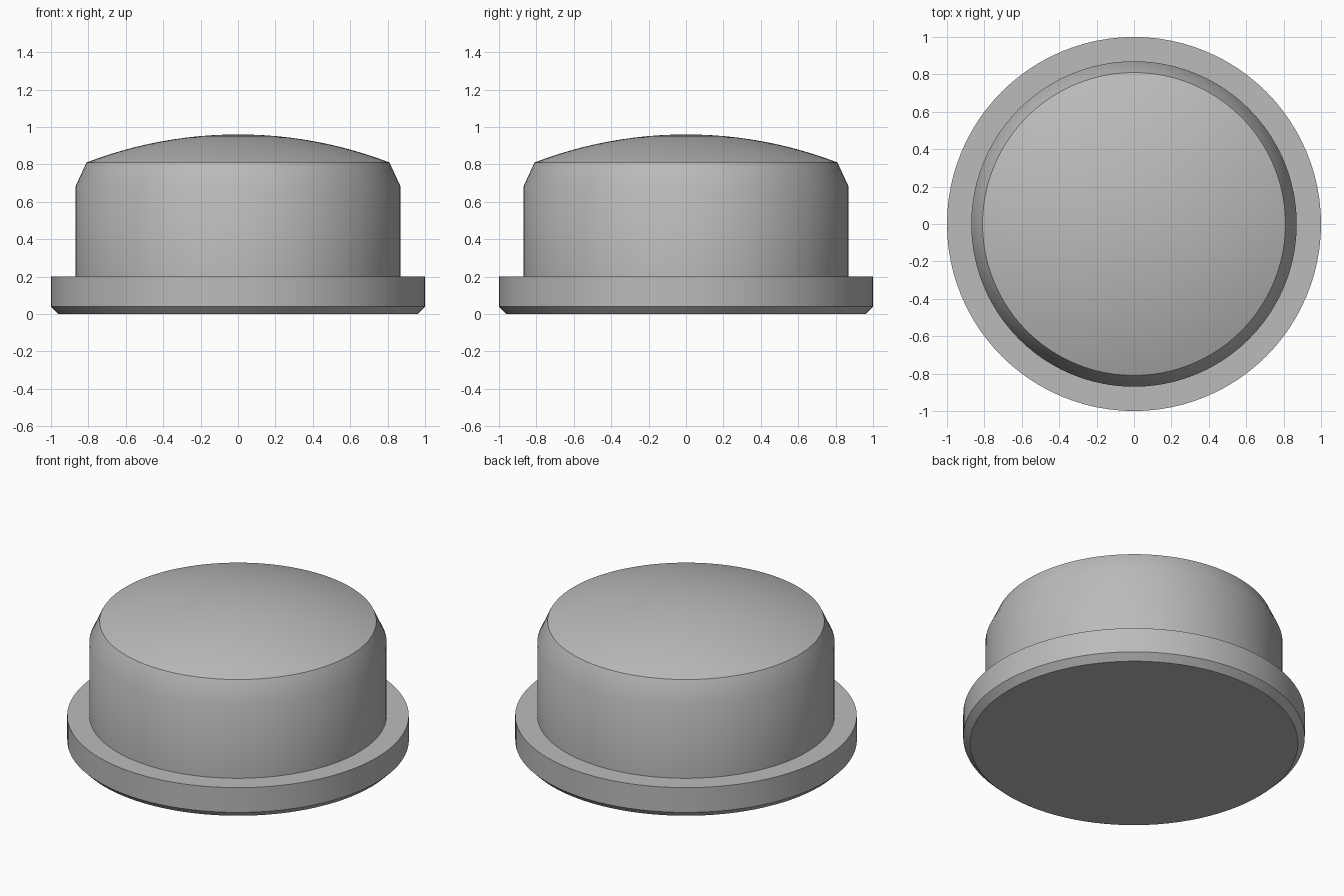
import bpy, bmesh, math

SEGMENTS = 96

cube = bpy.data.objects.get("Cube")
if cube:
    bpy.data.objects.remove(cube, do_unlink=True)

grey = bpy.data.materials.new("plain_grey")
grey.use_nodes = True
colour = (0.5, 0.5, 0.5, 1)
grey.diffuse_color = colour
grey.node_tree.nodes["Principled BSDF"].inputs["Base Color"].default_value = colour


def lathe(name, profile):
    """Turn a (radius, height) profile around z; open ends are capped."""
    bm = bmesh.new()
    rings = []
    for r, z in profile:
        if r == 0:
            rings.append([bm.verts.new((0, 0, z))] * SEGMENTS)
        else:
            angles = [math.tau * i / SEGMENTS for i in range(SEGMENTS)]
            rings.append([bm.verts.new((r * math.cos(a), r * math.sin(a), z)) for a in angles])
    for low, high in zip(rings, rings[1:]):
        for i in range(SEGMENTS):
            j = (i + 1) % SEGMENTS
            corners = dict.fromkeys((low[i], low[j], high[j], high[i]))
            bm.faces.new(list(corners))
    for ring, (r, z) in zip((rings[0], rings[-1]), (profile[0], profile[-1])):
        if r > 0:
            bm.faces.new(ring)
    bmesh.ops.recalc_face_normals(bm, faces=bm.faces)
    mesh = bpy.data.meshes.new(name)
    bm.to_mesh(mesh)
    bm.free()
    mesh.materials.append(grey)
    obj = bpy.data.objects.new(name, mesh)
    bpy.context.collection.objects.link(obj)
    bpy.ops.object.select_all(action="DESELECT")
    obj.select_set(True)
    bpy.context.view_layer.objects.active = obj
    bpy.ops.object.shade_smooth_by_angle(angle=math.radians(30))
    return obj


# Base flange with a chamfered lower edge
lathe("base_flange", [(0.96, 0), (1, 0.04), (1, 0.2), (0.87, 0.2)])

# Cap: straight wall, sloped shoulder and shallow spherical dome
rim, rim_z, rise = 0.81, 0.81, 0.15
radius = (rim ** 2 + rise ** 2) / (2 * rise)
half = math.asin(rim / radius)
steps = 12
dome = []
for k in range(steps):
    a = half * (1 - k / steps)
    dome.append((radius * math.sin(a), rim_z + rise - radius * (1 - math.cos(a))))
dome.append((0, rim_z + rise))
lathe("domed_cap", [(0.87, 0.2), (0.87, 0.68)] + dome)
